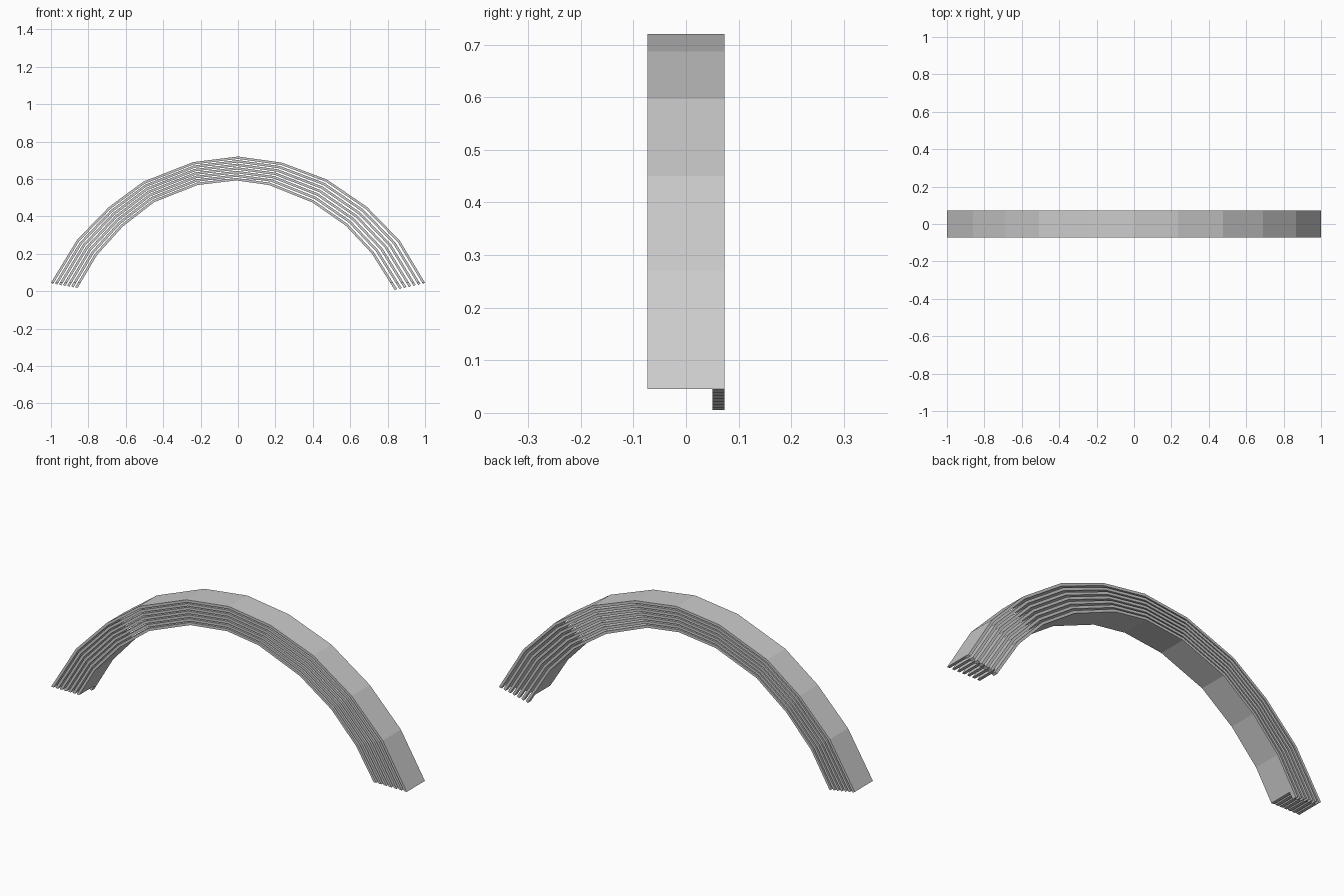
import bpy, bmesh
from mathutils import Vector

if "Cube" in bpy.data.objects:
    bpy.data.objects.remove(bpy.data.objects["Cube"])

# Faceted arch lines: outermost and innermost layer (x, z)
OUTER = [(-1, .045), (-.86, .275), (-.69, .45), (-.507, .585), (-.24, .69), (0, .72),
         (.235, .687), (.475, .597), (.69, .45), (.865, .27), (1, .045)]
INNER = [(-.87, .022), (-.765, .2), (-.625, .355), (-.455, .487), (-.22, .58), (-.01, .605),
         (.17, .58), (.405, .485), (.585, .36), (.725, .21), (.85, .012)]
LAYERS = 7
THICK = .013
Y_FRONT, Y_LIP, Y_BACK = -.073, .05, .073


def inset(line, d):
    """Offset a line inwards, below the arch."""
    pts = [Vector(p) for p in line]
    out = []
    for i, p in enumerate(pts):
        a = (p - pts[i - 1]).normalized() if i else (pts[1] - p).normalized()
        b = (pts[i + 1] - p).normalized() if i < len(pts) - 1 else a
        t = (a + b).normalized()
        out.append(p + Vector((t.y, -t.x)) * d / max(t.dot(a), .5))
    return out


def strip(name, top, y0, y1, cut_z=None):
    """Curved slat between two depths, optionally trimmed level at the feet."""
    bm = bmesh.new()
    low = inset(top, THICK)
    rows = [[bm.verts.new((p[0], y, p[1])) for p in line]
            for line, y in ((top, y0), (top, y1), (low, y1), (low, y0))]
    for r in range(4):
        a, b = rows[r], rows[(r + 1) % 4]
        for i in range(len(a) - 1):
            bm.faces.new((a[i], a[i + 1], b[i + 1], b[i]))
    for i in (0, -1):
        bm.faces.new([r[i] for r in rows])
    if cut_z is not None:
        res = bmesh.ops.bisect_plane(bm, geom=bm.verts[:] + bm.edges[:] + bm.faces[:],
                                     plane_co=(0, 0, cut_z), plane_no=(0, 0, -1), clear_outer=True)
        edges = [e for e in res['geom_cut'] if isinstance(e, bmesh.types.BMEdge)]
        bmesh.ops.holes_fill(bm, edges=edges, sides=0)
    bmesh.ops.recalc_face_normals(bm, faces=bm.faces)
    me = bpy.data.meshes.new(name)
    bm.to_mesh(me)
    bm.free()
    ob = bpy.data.objects.new(name, me)
    bpy.context.collection.objects.link(ob)


# Nested layers: a wide slat trimmed level, plus a thin back lip reaching lower
for k in range(LAYERS):
    t = k / (LAYERS - 1)
    line = [Vector(a).lerp(Vector(b), t) for a, b in zip(OUTER, INNER)]
    strip(f"arch_layer_{k + 1}", line, Y_FRONT, Y_LIP, .045)
    strip(f"back_lip_{k + 1}", line, Y_LIP, Y_BACK)
